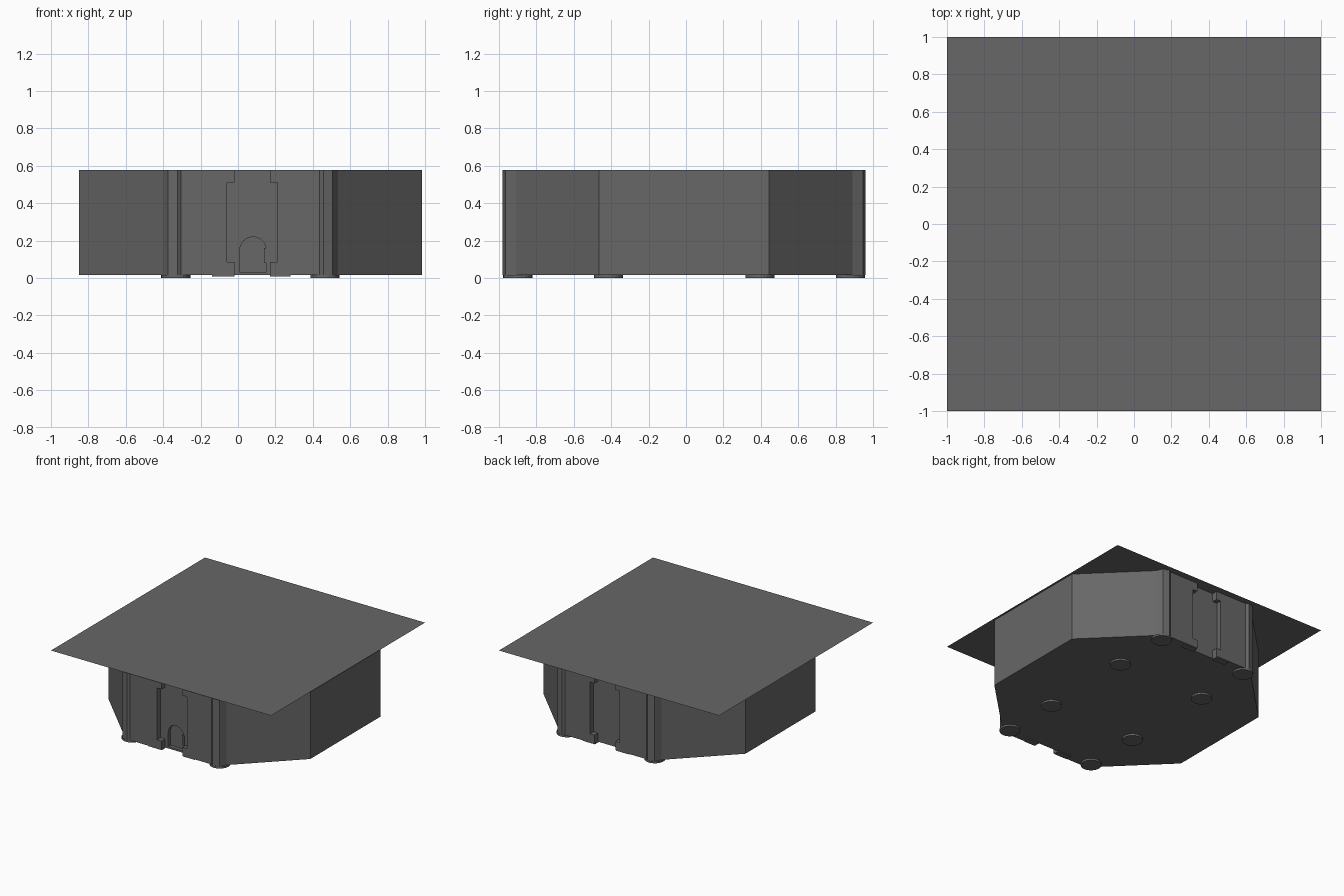
import bpy, bmesh, math
from mathutils import Matrix

old = bpy.data.objects.get("Cube")
if old:
    bpy.data.objects.remove(old)

CX, CY = 0.066, -0.01          # centre of the octagonal body
BASE, TOP = 0.015, 0.58        # underside and deck heights

grey = bpy.data.materials.new("dark_grey")
grey.use_nodes = True
colour = (0.135, 0.135, 0.135, 1)
grey.diffuse_color = colour
shader = grey.node_tree.nodes["Principled BSDF"]
shader.inputs["Base Color"].default_value = colour
shader.inputs["Roughness"].default_value = 0.8


def finish(name, bm):
    """Turn a bmesh into a named grey object."""
    bmesh.ops.recalc_face_normals(bm, faces=bm.faces)
    mesh = bpy.data.meshes.new(name)
    bm.to_mesh(mesh)
    bm.free()
    mesh.materials.append(grey)
    obj = bpy.data.objects.new(name, mesh)
    bpy.context.collection.objects.link(obj)
    return obj


def prism(name, points, offset):
    """Extrude a closed outline of 3D points by an offset vector."""
    bm = bmesh.new()
    face = bm.faces.new([bm.verts.new(p) for p in points])
    ext = bmesh.ops.extrude_face_region(bm, geom=[face])
    verts = [g for g in ext["geom"] if isinstance(g, bmesh.types.BMVert)]
    bmesh.ops.translate(bm, verts=verts, vec=offset)
    return finish(name, bm)


def box(name, x0, x1, y0, y1, z0, z1):
    return prism(name, [(x0, y0, z0), (x1, y0, z0), (x1, y1, z0), (x0, y1, z0)],
                 (0, 0, z1 - z0))


def cut(target, cutter):
    """Subtract a cutter and discard it."""
    mod = target.modifiers.new("cut", "BOOLEAN")
    mod.operation = "DIFFERENCE"
    mod.solver = "EXACT"
    mod.object = cutter
    bpy.context.view_layer.objects.active = target
    bpy.ops.object.modifier_apply(modifier=mod.name)
    bpy.data.objects.remove(cutter)


# Octagonal body: one quarter outline mirrored, with rounded corner pillars
quarter = [(0.917, 0.455), (0.468, 0.9), (0.44, 0.955), (0.39, 0.97), (0.37, 0.955)]
half = quarter + [(-x, y) for x, y in reversed(quarter)]
outline = half + [(-x, -y) for x, y in half]
body = prism("body", [(CX + x, CY + y, BASE) for x, y in outline],
             (0, 0, TOP - 0.001 - BASE))

# Panel recess on front and back: wide in the middle, narrow at top and bottom
WIDE, NARROW, DEEP = 0.135, 0.095, 0.045
steps = [(NARROW, -0.1), (NARROW, 0.085), (WIDE, 0.085),
         (WIDE, 0.51), (NARROW, 0.51), (NARROW, 0.7)]
cross = steps + [(-x, z) for x, z in reversed(steps)]
for side in (-1, 1):
    inner = CY + side * (0.955 - DEEP)
    cut(body, prism("recess_cutter", [(CX + 0.01 + x, inner, z) for x, z in cross],
                    (0, side * 0.2, 0)))

# Arched doorway sunk into the front recess
DX, R = 0.08, 0.07
arch = [(DX - R, 0.03), (DX + R, 0.03)]
arch += [(DX + R * math.cos(a), 0.15 + R * math.sin(a))
         for a in (math.pi * i / 12 for i in range(13))]
front = CY - 0.955 + DEEP
cut(body, prism("door_cutter", [(x, front + 0.03, z) for x, z in arch], (0, -0.1, 0)))
box("door_latch", 0.14, 0.16, front - 0.008, front + 0.01, 0.08, 0.16)

# Flat square deck
bm = bmesh.new()
bmesh.ops.create_grid(bm, x_segments=1, y_segments=1, size=1,
                      matrix=Matrix.Translation((0, 0, TOP)))
finish("deck", bm)

# Round feet in a grid of two by four
for col, x in enumerate((-0.333, 0.465)):
    for row, y in enumerate((-0.9, -0.415, 0.395, 0.88)):
        bm = bmesh.new()
        bmesh.ops.create_cone(bm, cap_ends=True, segments=24, radius1=0.078, radius2=0.078,
                              depth=BASE,
                              matrix=Matrix.Translation((x, y, BASE / 2)))
        finish(f"foot_{col}_{row}", bm)

# Thin pads beside the foot of each recess
for side, label in ((-1, "front"), (1, "back")):
    for x0, x1, hand in ((-0.14, -0.02, "right"), (0.17, 0.28, "left")):
        ys = sorted((CY + side * 0.9, CY + side * 0.95))
        box(f"{label}_pad_{hand}", x0, x1, ys[0], ys[1], 0.008, BASE + 0.002)
